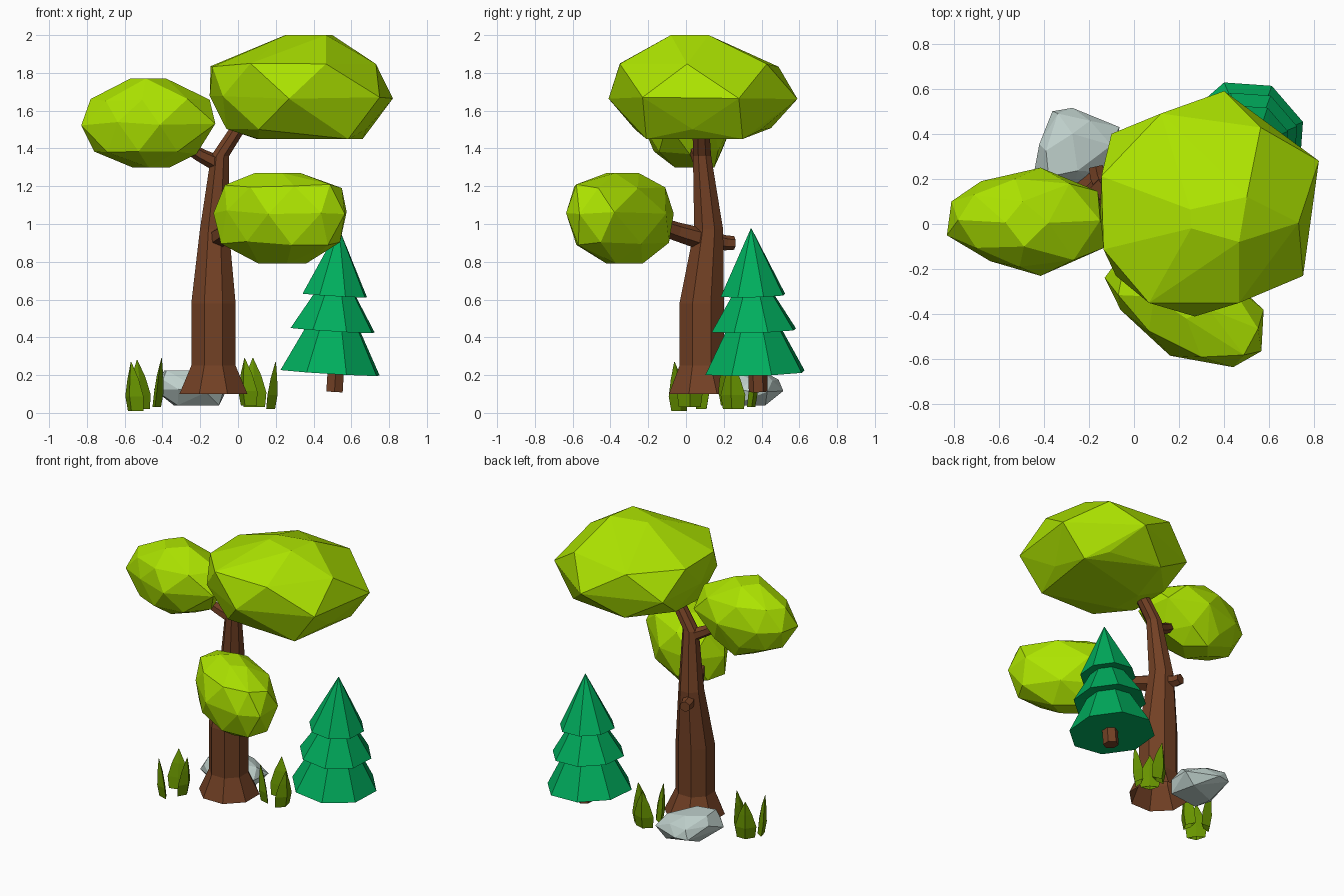
import bpy, bmesh, math, random
from mathutils import Vector, Matrix

if "Cube" in bpy.data.objects:
    bpy.data.objects.remove(bpy.data.objects["Cube"])

random.seed(4)


def mat(name, rgb):
    m = bpy.data.materials.new(name)
    m.diffuse_color = (*rgb, 1)
    m.use_nodes = True
    m.node_tree.nodes["Principled BSDF"].inputs["Base Color"].default_value = m.diffuse_color
    return m


BARK = mat("bark", (0.17, 0.052, 0.018))
LEAF = mat("leaf", (0.42, 0.78, 0.0))
PINE = mat("pine_green", (0.0, 0.42, 0.11))
STONE = mat("stone", (0.52, 0.63, 0.60))
GRASS = mat("grass_green", (0.14, 0.30, 0.0))


def finish(bm, name, material):
    bmesh.ops.recalc_face_normals(bm, faces=bm.faces)
    me = bpy.data.meshes.new(name)
    bm.to_mesh(me)
    bm.free()
    me.materials.append(material)
    ob = bpy.data.objects.new(name, me)
    bpy.context.collection.objects.link(ob)
    return ob


def loft(bm, rings, bottom=True):
    """Skin a list of vertex loops and cap the ends."""
    loops = [[bm.verts.new(p) for p in r] for r in rings]
    n = len(loops[0])
    for a, b in zip(loops, loops[1:]):
        for i in range(n):
            j = (i + 1) % n
            bm.faces.new((a[i], a[j], b[j], b[i]))
    if bottom:
        bm.faces.new(loops[0][::-1])
    bm.faces.new(loops[-1])


def circle(r, n, turn=0.0):
    return [Vector((r * math.cos(2 * math.pi * (i + 0.5) / n + turn),
                    r * math.sin(2 * math.pi * (i + 0.5) / n + turn), 0)) for i in range(n)]


def limb(bm, path, n, level=False):
    """Tapered limb through (x, y, z, radius) points."""
    pts = [Vector(p[:3]) for p in path]
    rings = []
    for i, p in enumerate(pts):
        d = pts[min(i + 1, len(pts) - 1)] - pts[max(i - 1, 0)]
        q = Matrix.Identity(3) if level else d.to_track_quat('Z', 'Y').to_matrix()
        rings.append([p + q @ c for c in circle(path[i][3], n)])
    loft(bm, rings, bottom=not level)


def blob(name, material, outline, levels, jitter=0.012):
    """Faceted hull: plan outline fitted into a box (z, x0, x1, y0, y1) at each level."""
    bm = bmesh.new()
    n = len(outline)
    mids = [tuple((a + b) / 2 for a, b in zip(outline[i], outline[(i + 1) % n])) for i in range(n)]
    widest = max(levels, key=lambda l: l[2] - l[1])
    for k, lev in enumerate(levels):
        z, x0, x1, y0, y1 = lev
        src = outline if lev is widest else mids
        end = k in (0, len(levels) - 1)
        if end:
            src = src[::2]
        xs, ys = [p[0] for p in src], [p[1] for p in src]
        for x, y in src:
            u = (x - min(xs)) / (max(xs) - min(xs))
            v = (y - min(ys)) / (max(ys) - min(ys))
            dz = 0 if end else random.uniform(-jitter, jitter)
            bm.verts.new((x0 + u * (x1 - x0), y0 + v * (y1 - y0), z + dz))
    res = bmesh.ops.convex_hull(bm, input=bm.verts)
    junk = {g for g in res["geom_interior"] + res["geom_unused"] if isinstance(g, bmesh.types.BMVert)}
    bmesh.ops.delete(bm, geom=list(junk), context='VERTS')
    bmesh.ops.dissolve_limit(bm, angle_limit=math.radians(4), verts=bm.verts, edges=bm.edges)
    return finish(bm, name, material)


# Trunk with flared foot (open underneath), three branches and a cut stub
bm = bmesh.new()
limb(bm, [(-0.13, 0.09, 0.10, 0.195), (-0.13, 0.083, 0.25, 0.127), (-0.13, 0.083, 0.58, 0.127),
          (-0.125, 0.12, 0.97, 0.083), (-0.095, 0.085, 1.36, 0.052), (0.06, 0.075, 1.60, 0.045)], 8, True)
limb(bm, [(-0.09, 0.09, 1.31, 0.045), (-0.20, 0.06, 1.365, 0.036), (-0.32, 0.03, 1.44, 0.03)], 6)
limb(bm, [(-0.12, 0.12, 0.91, 0.06), (-0.05, -0.05, 0.96, 0.05), (0.04, -0.2, 1.01, 0.045)], 6)
limb(bm, [(-0.12, 0.12, 0.92, 0.042), (-0.16, 0.21, 0.90, 0.04), (-0.17, 0.255, 0.90, 0.036)], 6)
finish(bm, "tree_trunk", BARK)

# Foliage clumps
blob("foliage_top", LEAF,
     [(-0.15, 0.05), (-0.08, -0.23), (0.27, -0.41), (0.75, -0.23), (0.82, 0.28), (0.4, 0.59), (-0.1, 0.4)],
     [(1.45, 0.10, 0.66, -0.21, 0.30), (1.51, -0.07, 0.68, -0.27, 0.45), (1.67, -0.15, 0.82, -0.41, 0.59),
      (1.84, -0.145, 0.73, -0.35, 0.49), (2.0, 0.25, 0.50, -0.08, 0.12)])
blob("foliage_left", LEAF,
     [(-0.83, -0.05), (-0.81, 0.10), (-0.68, 0.19), (-0.42, 0.25), (-0.17, 0.145), (-0.13, -0.1),
      (-0.42, -0.23), (-0.64, -0.165)],
     [(1.30, -0.56, -0.36, -0.06, 0.15), (1.38, -0.76, -0.22, -0.17, 0.19), (1.53, -0.83, -0.12, -0.23, 0.25),
      (1.66, -0.78, -0.15, -0.19, 0.2), (1.77, -0.57, -0.38, -0.1, 0.1)])
blob("foliage_front", LEAF,
     [(-0.13, -0.24), (-0.06, -0.38), (0.16, -0.58), (0.44, -0.63), (0.565, -0.56), (0.575, -0.38),
      (0.28, -0.11), (0.0, -0.07)],
     [(0.79, 0.11, 0.36, -0.42, -0.23), (0.90, -0.09, 0.54, -0.58, -0.09), (1.06, -0.13, 0.575, -0.635, -0.065),
      (1.20, -0.07, 0.55, -0.59, -0.11), (1.27, 0.09, 0.33, -0.42, -0.25)])

# Small pine: stacked skirts and a stem, leaning slightly
lean = Matrix.Translation((0.487, 0.365, 0.213)) @ Matrix.Rotation(math.radians(3.5), 4, 'Y') \
    @ Matrix.Rotation(math.radians(1.5), 4, 'X')
bm = bmesh.new()
profile = [(0.0, 0.277), (0.235, 0.15), (0.225, 0.235), (0.415, 0.115), (0.41, 0.18), (0.765, 0.002)]
loft(bm, [[lean @ (c + Vector((0, 0, z))) for c in circle(r, 8, math.radians(-4))] for z, r in profile])
finish(bm, "pine_foliage", PINE)
bm = bmesh.new()
loft(bm, [[lean @ (c + Vector((0.03, 0.015, z))) for c in circle(0.05, 6)] for z in (-0.10, 0.06)])
finish(bm, "pine_stem", BARK)

# Rock behind the trunk
blob("rock", STONE,
     [(-0.445, 0.22), (-0.365, 0.5), (-0.28, 0.515), (-0.08, 0.43), (-0.09, 0.28), (-0.18, 0.17), (-0.32, 0.15)],
     [(0.04, -0.34, -0.1, 0.22, 0.42), (0.12, -0.445, -0.065, 0.15, 0.515),
      (0.165, -0.42, -0.10, 0.17, 0.49), (0.225, -0.39, -0.25, 0.21, 0.40)])


# Grass tufts: broad pointed blades, folded outward, open underneath
def tuft(name, cx, cy, blades):
    bm = bmesh.new()
    for x, y, z, h in blades:
        out = Vector((x - cx, y - cy, 0)).normalized()
        side = Vector((-out.y, out.x, 0))
        rings = []
        for t, w, d, o in ((0, 0.058, 0.032, -0.005), (0.3, 0.068, 0.036, 0.005),
                           (0.65, 0.042, 0.024, 0.015), (1, 0.002, 0.002, 0.03)):
            c = Vector((x, y, z + h * t)) + out * o
            rings.append([c + side * w, c + out * d, c - side * w, c - out * d * 0.4])
        loft(bm, rings, bottom=False)
    finish(bm, name, GRASS)


tuft("grass_left", -0.485, 0.02, [(-0.545, -0.04, 0.01, 0.26), (-0.435, 0.02, 0.03, 0.26), (-0.52, 0.085, 0.02, 0.26)])
tuft("grass_right", 0.10, 0.27, [(0.055, 0.22, 0.04, 0.25), (0.085, 0.34, 0.03, 0.26), (0.17, 0.25, 0.02, 0.25)])
